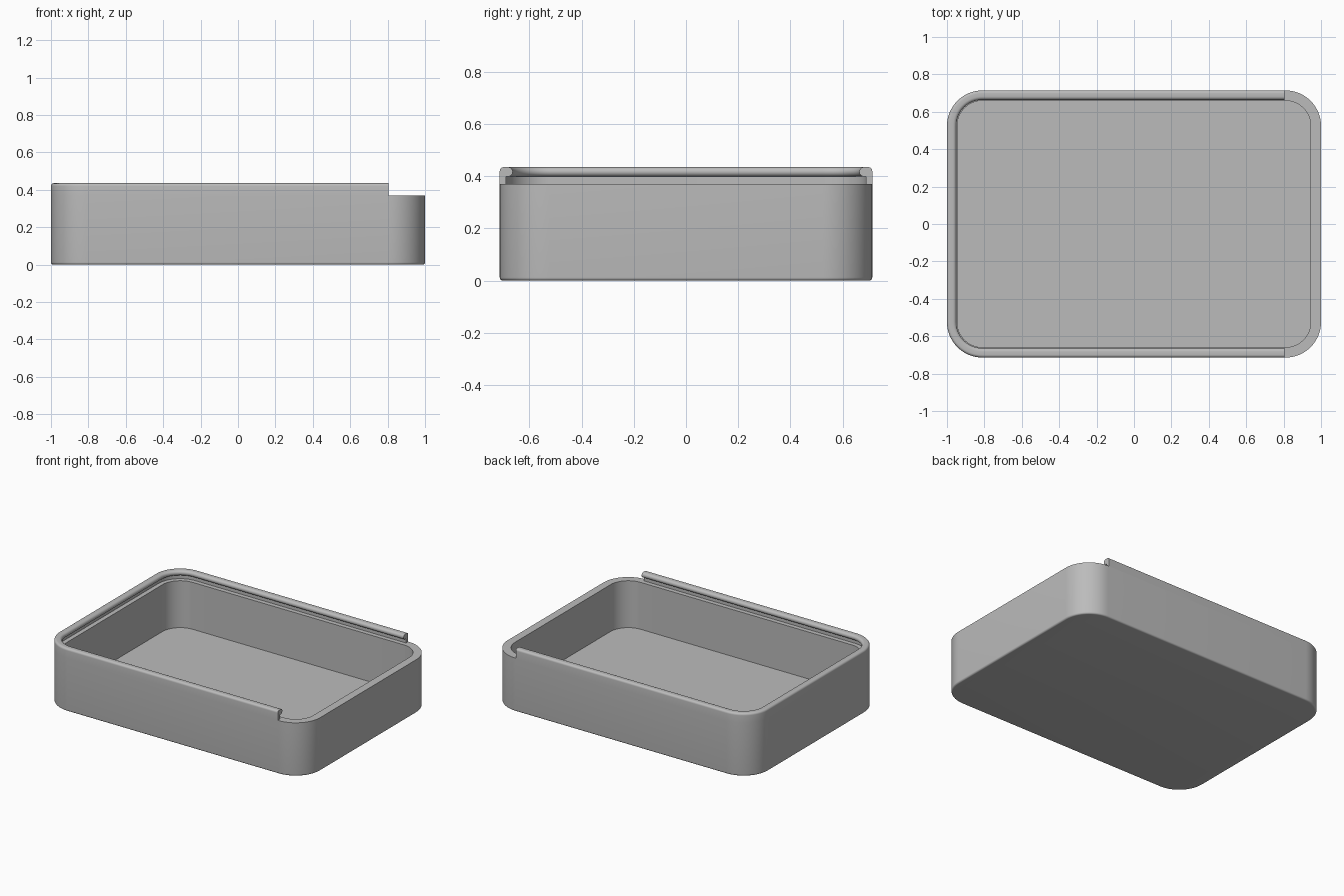
import bpy, bmesh, math

cube = bpy.data.objects.get("Cube")
if cube:
    bpy.data.objects.remove(cube, do_unlink=True)

HALF_X, HALF_Y, RADIUS = 1.0, 0.714, 0.19
RIM_Z, TOP_Z, RAIL_END, STEPS = 0.37, 0.435, 0.805, 16

grey = bpy.data.materials.new("plain grey")
grey.use_nodes = True
colour = (0.5, 0.5, 0.5, 1)
grey.diffuse_color = colour
grey.node_tree.nodes["Principled BSDF"].inputs["Base Color"].default_value = colour


def corner(sx, sy, start, inset):
    """Points around one rounded corner, counter-clockwise, moved inward by inset."""
    r = RADIUS - inset
    angles = [math.radians(start + 90 * i / STEPS) for i in range(STEPS + 1)]
    return [(sx * (HALF_X - RADIUS) + r * math.cos(a),
             sy * (HALF_Y - RADIUS) + r * math.sin(a)) for a in angles]


def full_outline(inset):
    return (corner(1, 1, 0, inset) + corner(-1, 1, 90, inset)
            + corner(-1, -1, 180, inset) + corner(1, -1, 270, inset))


def rail_outline(inset):
    y = HALF_Y - inset
    return ([(RAIL_END, y)] + corner(-1, 1, 90, inset)
            + corner(-1, -1, 180, inset) + [(RAIL_END, -y)])


def sweep(name, profile, outline, closed):
    """Loft a profile of (inset, height) pairs along an outline and cap its ends."""
    bm = bmesh.new()
    rings = [[bm.verts.new((x, y, z)) for x, y in outline(inset)] for inset, z in profile]
    for a, b in zip(rings, rings[1:]):
        n = len(a)
        for i in range(n if closed else n - 1):
            j = (i + 1) % n
            bm.faces.new((a[i], a[j], b[j], b[i]))
    if closed:
        bm.faces.new(rings[0][::-1])
        bm.faces.new(rings[-1])
    else:
        bm.faces.new([r[0] for r in rings])
        bm.faces.new([r[-1] for r in rings][::-1])
    if closed:
        bmesh.ops.recalc_face_normals(bm, faces=bm.faces)
    mesh = bpy.data.meshes.new(name)
    bm.to_mesh(mesh)
    bm.free()
    mesh.materials.append(grey)
    obj = bpy.data.objects.new(name, mesh)
    bpy.context.collection.objects.link(obj)
    bpy.ops.object.select_all(action="DESELECT")
    obj.select_set(True)
    bpy.context.view_layer.objects.active = obj
    bpy.ops.object.shade_smooth_by_angle(angle=math.radians(35))


def arc(cx, cz, r, start, end, n=6):
    angles = [math.radians(start + (end - start) * i / n) for i in range(n + 1)]
    return [(cx + r * math.cos(a), cz + r * math.sin(a)) for a in angles]


# Tray: softened bottom edge, outer wall, flat rim, inner wall and floor
WALL, FLOOR_Z, EDGE = 0.055, 0.045, 0.012
tray = arc(EDGE, EDGE, EDGE, 270, 180) + [(0, RIM_Z), (WALL, RIM_Z), (WALL, FLOOR_Z)]
sweep("tray", tray, full_outline, True)

# Lid rail: rounded lip overhanging a slide groove, open at the +x end
LIP, GROOVE = 0.018, 0.024
rail = ([(0, RIM_Z)] + arc(0.015, TOP_Z - 0.015, 0.015, 180, 90)
        + arc(0.05 - LIP, TOP_Z - LIP, LIP, 90, -90, 10)
        + [(GROOVE, 0.399), (GROOVE, RIM_Z)])
sweep("lid_rail", rail, rail_outline, False)
